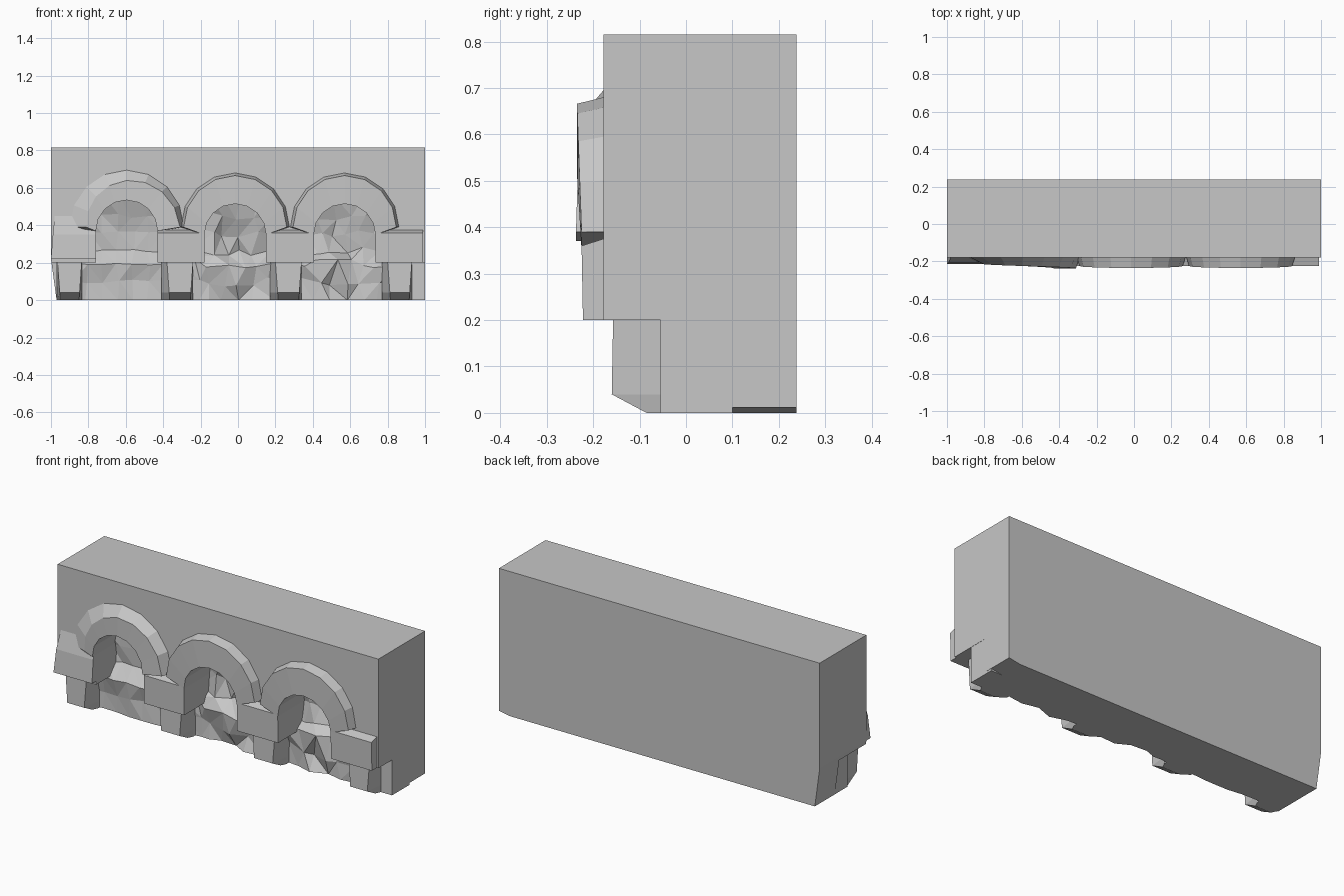
import bpy, bmesh, math, random
from mathutils import Vector

random.seed(7)
cube = bpy.data.objects.get("Cube")
if cube:
    bpy.data.objects.remove(cube, do_unlink=True)

stone = bpy.data.materials.new("grey_stone")
stone.use_nodes = True
GREY = (0.57, 0.57, 0.57, 1)
stone.diffuse_color = GREY
stone.node_tree.nodes["Principled BSDF"].inputs["Base Color"].default_value = GREY

FRONT, WALL, BACK = -0.225, -0.178, 0.238
STEPS = 8


def finish(name, bm):
    bmesh.ops.recalc_face_normals(bm, faces=bm.faces)
    mesh = bpy.data.meshes.new(name)
    bm.to_mesh(mesh)
    bm.free()
    mesh.materials.append(stone)
    obj = bpy.data.objects.new(name, mesh)
    bpy.context.collection.objects.link(obj)
    return obj


def prism(name, outline, y0, y1):
    """Extrude an x-z outline along y."""
    bm = bmesh.new()
    face = bm.faces.new([bm.verts.new((x, y0, z)) for x, z in outline])
    ext = bmesh.ops.extrude_face_region(bm, geom=[face])
    verts = [v for v in ext["geom"] if isinstance(v, bmesh.types.BMVert)]
    bmesh.ops.translate(bm, vec=(0, y1 - y0, 0), verts=verts)
    return finish(name, bm)


def loft(name, rings):
    """Join equal closed rings of points and cap both ends."""
    bm = bmesh.new()
    loops = [[bm.verts.new(p) for p in ring] for ring in rings]
    for a, b in zip(loops, loops[1:]):
        for i in range(len(a)):
            j = (i + 1) % len(a)
            bm.faces.new((a[i], a[j], b[j], b[i]))
    bm.faces.new(loops[0])
    bm.faces.new(loops[-1])
    return finish(name, bm)


def rect(x0, x1, y0, y1, z):
    return [(x0, y0, z), (x1, y0, z), (x1, y1, z), (x0, y1, z)]


# Arches: centre x, inner centre z, outer radius, worn (wide left bevel) or crisp
ARCHES = [(-0.595, 0.37, 0.305, True),
          (-0.015, 0.35, 0.29, False),
          (0.57, 0.35, 0.29, False)]
INNER = 0.165
ANGLES = [math.pi * (1 - i / STEPS) for i in range(STEPS + 1)]

# Wall with the arcade opening cut away
wall = prism("wall", [(-0.97, 0), (0.93, 0), (1, 0.012), (1, 0.815),
                      (-1, 0.815), (-1, 0.22)], WALL, BACK)
opening = [(-1.2, -0.2), (-1.2, 0.2)]
for cx, cz, _, _ in ARCHES:
    opening.append((cx - INNER, 0.2))
    opening += [(cx + INNER * math.cos(a), cz + INNER * math.sin(a)) for a in ANGLES]
    opening.append((cx + INNER, 0.2))
opening += [(1.2, 0.2), (1.2, -0.2)]
cutter = prism("opening_cutter", opening, -0.4, 0.06)
cutter.hide_render = True
cutter.hide_viewport = True
cut = wall.modifiers.new("opening", 'BOOLEAN')
cut.operation = 'DIFFERENCE'
cut.solver = 'EXACT'
cut.object = cutter

# Projecting arch bands
for n, (cx, cz, outer, worn) in enumerate(ARCHES):
    rings = []
    for i, a in enumerate(ANGLES):
        t = i / STEPS
        bevel = 0.09 * (1 - t) + 0.02 * t if worn else 0.014
        front = -0.212 - 0.025 * t if worn else FRONT - 0.01 * math.sin(a)
        d = Vector((math.cos(a), 0, math.sin(a)))
        inner_c = Vector((cx, 0, cz))
        outer_c = Vector((cx, 0, 0.39))
        depth = Vector((0, 1, 0))
        rings.append([inner_c + d * INNER + depth * -0.15,
                      inner_c + d * INNER + depth * front,
                      outer_c + d * (outer - bevel) + depth * front,
                      outer_c + d * outer + depth * WALL,
                      outer_c + d * outer + depth * -0.15])
    loft(f"arch_band_{n + 1}", rings)

# Feet where the arches meet
FEET = [(-0.43, -0.18), (0.15, 0.405), (0.735, 0.99)]
for n, (x0, x1) in enumerate(FEET):
    loft(f"arch_foot_{n + 2}", [rect(x0, x1, FRONT + 0.003, -0.1, 0.2),
                                rect(x0, x1, FRONT, -0.1, 0.36),
                                rect(x0, x1, WALL, -0.1, 0.375)])
loft("arch_foot_1", [rect(-1, -0.76, -0.215, -0.1, 0.22),
                     rect(-0.99, -0.76, -0.205, -0.1, 0.35),
                     rect(-0.98, -0.76, WALL, -0.1, 0.45)])

# Corbels under the feet, wider at the back and chamfered at the base
CORBELS = [(-0.965, -0.835), (-0.38, -0.24), (0.2, 0.34), (0.8, 0.93)]
for n, (x0, x1) in enumerate(CORBELS):
    rings = []
    for z, front, inset in ((0.0, -0.085, 0.015), (0.04, -0.16, 0.012),
                            (0.205, -0.157, 0.0)):
        rings.append([(x0 + inset, front, z), (x1 - inset, front, z),
                      (x1, -0.055, z), (x1, 0, z), (x0 - 0.03 * (n > 0), 0, z),
                      (x0 - 0.03 * (n > 0), -0.055, z)])
    loft(f"corbel_{n + 1}", rings)

# Rough rock face set back behind the arcade
bm = bmesh.new()
COLS = 24
ROWS = (0.0, 0.1, 0.2, 0.26, 0.36, 0.45, 0.58)
DEPTH = (-0.04, -0.045, -0.055, -0.005, 0.0, -0.02, -0.06)
grid = []
for r, z in enumerate(ROWS):
    row = []
    for c in range(COLS + 1):
        x = -0.97 + 1.969 * c / COLS
        edge = abs(x) > 0.84
        rough = 0 if edge else (0.012 if x < -0.3 else 0.028)
        y = -0.055 if edge else DEPTH[r] + random.uniform(-rough, rough)
        dz = random.uniform(-rough, rough) if 0 < r else 0
        dx = random.uniform(-rough, rough)
        row.append(bm.verts.new((x + dx, y, z + dz)))
    grid.append(row)
for r in range(len(ROWS) - 1):
    for c in range(COLS):
        bm.faces.new((grid[r][c], grid[r][c + 1], grid[r + 1][c + 1], grid[r + 1][c]))
bmesh.ops.triangulate(bm, faces=bm.faces)
ext = bmesh.ops.extrude_face_region(bm, geom=list(bm.faces), use_keep_orig=True)
for v in ext["geom"]:
    if isinstance(v, bmesh.types.BMVert):
        v.co.y = 0.1
finish("rock_face", bm)
